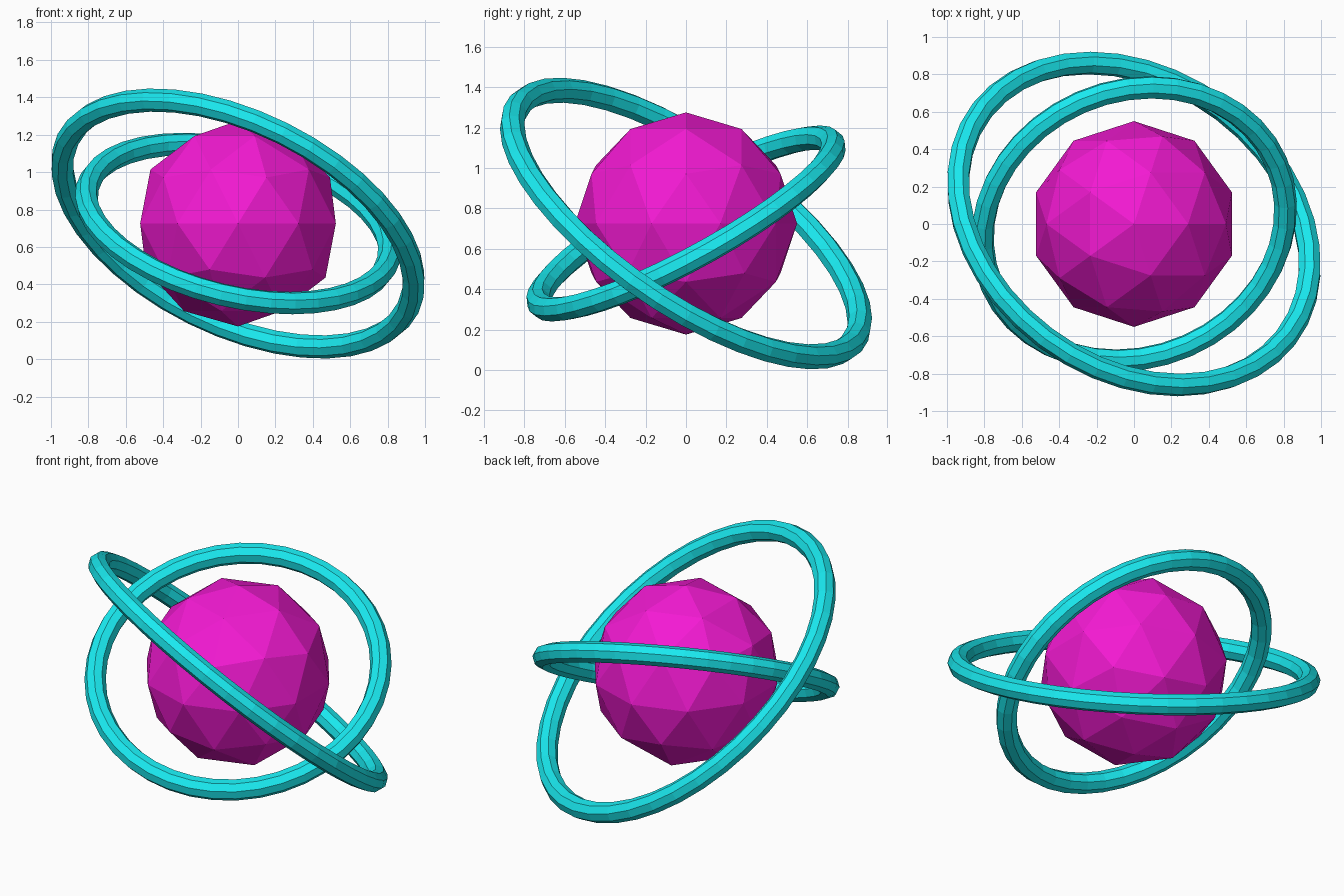
import bpy
from math import radians

if "Cube" in bpy.data.objects:
    bpy.data.objects.remove(bpy.data.objects["Cube"])

CENTRE = (0, 0, 0.725)


def material(name, colour):
    m = bpy.data.materials.new(name)
    m.diffuse_color = colour
    m.use_nodes = True
    m.node_tree.nodes["Principled BSDF"].inputs["Base Color"].default_value = m.diffuse_color
    return m


magenta = material("magenta", (0.9, 0.01, 0.65, 1))
cyan = material("cyan", (0.01, 0.82, 0.87, 1))

# Faceted core
bpy.ops.mesh.primitive_ico_sphere_add(subdivisions=2, radius=0.55, location=CENTRE)
core = bpy.context.object
core.name = "core"
core.data.materials.append(magenta)


# Tilted orbit rings
def ring(name, radius, tube, tilt_x, tilt_y):
    bpy.ops.mesh.primitive_torus_add(
        major_radius=radius, minor_radius=tube,
        major_segments=40, minor_segments=8, location=CENTRE,
        rotation=(radians(tilt_x), radians(tilt_y), 0))
    ob = bpy.context.object
    ob.name = name
    ob.data.materials.append(cyan)


ring("outer_ring", 1.015, 0.062, -32, 26.4)
ring("inner_ring", 0.828, 0.062, 28.1, 13.4)
